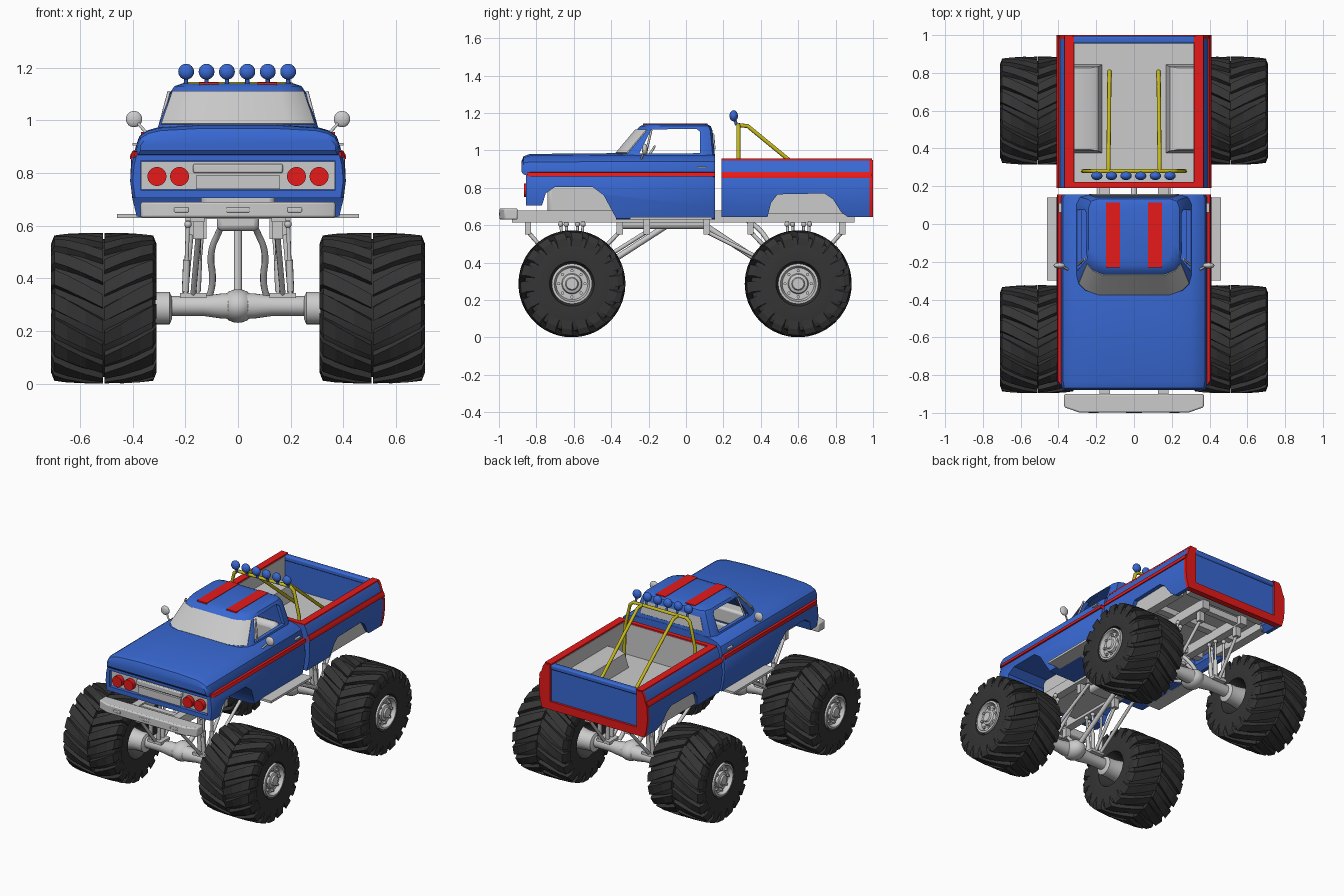
import bpy, bmesh, math
from mathutils import Vector

if "Cube" in bpy.data.objects:
    bpy.data.objects.remove(bpy.data.objects["Cube"])

def material(name, c):
    m = bpy.data.materials.new(name)
    m.diffuse_color = (*c, 1)
    m.use_nodes = True
    m.node_tree.nodes["Principled BSDF"].inputs["Base Color"].default_value = m.diffuse_color
    return m
BLUE = material("blue_paint", (0.04, 0.14, 0.65))
RED = material("red_paint", (0.8, 0.01, 0.01))
YELLOW = material("yellow_paint", (0.55, 0.48, 0.01))
RUBBER = material("rubber", (0.035, 0.035, 0.035))

# ---------- helpers ----------
def lofts(name, groups, mat=None, bevel=0):
    verts, faces = [], []
    for rings in groups:
        b, n = len(verts), len(rings[0])
        for r in rings:
            verts += r
        for k in range(len(rings) - 1):
            for i in range(n):
                j = (i + 1) % n
                faces.append((b + k*n + i, b + k*n + j, b + k*n + n + j, b + k*n + n + i))
        faces.append([b + i for i in range(n)])
        faces.append([b + (len(rings) - 1)*n + i for i in range(n)])
    me = bpy.data.meshes.new(name)
    me.from_pydata([tuple(v) for v in verts], [], faces)
    bm = bmesh.new()
    bm.from_mesh(me)
    bmesh.ops.recalc_face_normals(bm, faces=bm.faces)
    bm.to_mesh(me)
    bm.free()
    o = bpy.data.objects.new(name, me)
    bpy.context.collection.objects.link(o)
    if mat:
        me.materials.append(mat)
    if bevel:
        m = o.modifiers.new("bevel", 'BEVEL')
        m.width, m.segments = bevel, 2
    return o

def loft(name, rings, mat=None, bevel=0):
    return lofts(name, [rings], mat, bevel)

def box(name, x0, x1, y0, y1, z0, z1, mat=None, bevel=0):
    return loft(name, [[(x0, y0, z), (x1, y0, z), (x1, y1, z), (x0, y1, z)] for z in (z0, z1)], mat, bevel)

def prism_x(name, pts, x0, x1, mat=None, bevel=0):
    return loft(name, [[(x, y, z) for y, z in pts] for x in (x0, x1)], mat, bevel)

def turn(name, prof, c, s=1, n=32, mat=None):
    return loft(name, [[(c[0] + s*x, c[1] + r*math.cos(2*math.pi*i/n), c[2] + r*math.sin(2*math.pi*i/n))
                        for i in range(n)] for x, r in prof], mat)

def tube(name, pts, r, mat=None, smooth=False):
    cu = bpy.data.curves.new(name, 'CURVE')
    cu.dimensions, cu.bevel_depth, cu.bevel_resolution, cu.use_fill_caps = '3D', r, 2, True
    sp = cu.splines.new('NURBS' if smooth else 'POLY')
    sp.points.add(len(pts) - 1)
    for p, q in zip(sp.points, pts):
        p.co = (*q, 1)
    if smooth:
        sp.use_endpoint_u, sp.order_u = True, 3
    o = bpy.data.objects.new(name, cu)
    bpy.context.collection.objects.link(o)
    if mat:
        cu.materials.append(mat)

def ball(name, c, r, mat=None, scale=(1, 1, 1)):
    bpy.ops.mesh.primitive_uv_sphere_add(segments=20, ring_count=12, radius=r, location=c)
    o = bpy.context.object
    o.name, o.scale = name, scale
    if mat:
        o.data.materials.append(mat)

def cut(targets, cutter):
    for o in targets:
        m = o.modifiers.new("cut", 'BOOLEAN')
        m.operation, m.solver, m.object = 'DIFFERENCE', 'EXACT', cutter
        bpy.context.view_layer.objects.active = o
        bpy.ops.object.modifier_apply(modifier=m.name)
    bpy.data.objects.remove(cutter)

def both(half, y):
    return [(x, y, z) for x, z in half] + [(-x, y, z) for x, z in reversed(half)]

# ---------- wheels ----------
for y in (-0.61, 0.60):
    for s in (-1, 1):
        c = (s*0.51, y, 0.287)
        turn("tire", [(-.09, .09), (-.19, .12), (-.197, .22), (-.185, .25), (-.1, .262), (.1, .262), (.185, .25),
                      (.197, .22), (.19, .12), (.15, .105)], c, s, 48, RUBBER)
        lugs = []
        for sd in (-1, 1):
            for k in range(18):
                a0 = (k + (0.25 if sd > 0 else -0.25)) * 2*math.pi/18
                rings = []
                for x, ro, ri in ((.002, .286, .25), (.07, .286, .25), (.14, .283, .25), (.188, .276, .23), (.2, .245, .2)):
                    a, w = a0 - 1.9*x, 0.105 + 0.15*x
                    rings.append([(c[0] + sd*x, y + r*math.cos(t), c[2] + r*math.sin(t))
                                  for t, r in ((a - w, ri), (a - .85*w, ro), (a + .85*w, ro), (a + w, ri))])
                lugs.append(rings)
        lofts("tire_lugs", lugs, RUBBER)
        turn("wheel_hub", [(.14, .108), (.195, .108), (.197, .095), (.17, .085), (.17, .055), (.185, .05),
                           (.19, .035), (.2, .03)], c, s)
        for k in range(8):
            a = k*math.pi/4
            turn("wheel_bolt", [(.165, .009), (.185, .009)], (c[0], y + .07*math.cos(a), c[2] + .07*math.sin(a)), s, 6)
        turn("axle_flange", [(-.26, .04), (-.25, .062), (-.19, .062), (-.05, .085)], c, s, 24)

# ---------- axles and suspension ----------
for y, d in ((-0.61, 1), (0.60, -1)):
    turn("axle_tube", [(-.3, .038), (-.13, .038), (-.06, .048), (.06, .048), (.13, .038), (.3, .038)], (0, y, .295), 1, 24)
    ball("differential", (0, y + .02*d, .295), .075, None, (.9, 1.1, .85))
    tube("drive_shaft", [(0, y + .06*d, .31), (0, d*-0.1, .6)], .016)
    for s in (-1, 1):
        box("axle_bracket", s*.17 - .05, s*.17 + .05, y - .05, y + .05, .325, .345)
        for k in (-.06, -.03, .03, .06):
            x = s*(.2 if abs(k) > .04 else .155)
            tube("shock_rod", [(x, y + k*.7, .33), (x - s*.01, y + k, .62)], .008)
            tube("shock_body", [(x, y + k*.7, .35), (x - s*.005, y + k*.85, .47)], .014)
            ball("shock_mount", (x - s*.01, y + k, .605), .014)
        for yy, x in ((y - d*.235, .15), (y + d*.255, .14), (y + d*.4 if d > 0 else .11, .18)):
            box("link_bracket", s*x - .02, s*x + .02, yy - .017, yy + .017, .55, .63)
            tube("suspension_link", [(s*x, yy, .565), (s*(x + .02), y + .04*(1 if yy > y else -1), .34)], .011)
for s in (-1, 1):
    tube("exhaust_pipe", [(s*.05, .3, .64), (s*.06, .38, .6), (s*.11, .45, .5), (s*.09, .53, .38), (s*.11, .56, .33)], .013, None, True)

# ---------- frame, bumper, steps ----------
for s in (-1, 1):
    box("frame_rail", s*.155 - .027, s*.155 + .027, -.93, .9, .615, .68)
    box("side_step", s*.41 - .05, s*.41 + .05, -.3, .14, .63, .645)
    box("step_arm", s*.27 - .1, s*.27 + .1, -.1, -.06, .63, .65)
for y in (-.84, -.36, -.2, .1, .36, .85):
    box("cross_member", -.15, .15, y - .02, y + .02, .625, .67)
box("engine_block", -.14, .14, -.74, -.34, .63, .82, None, .02)
box("gearbox", -.08, .08, -.36, .12, .58, .66, None, .02)
loft("front_bumper", [[(-.37, -.9, z), (-.37, -.97, z), (-.29, -.998, z), (.29, -.998, z), (.37, -.97, z), (.37, -.9, z)]
                      for z in (.63, .69)], None, .008)
for x, w in ((-.215, .028), (0, .045), (.215, .028)):
    box("bumper_slot", x - w, x + w, -1.0, -.99, .65, .67, None, .004)

# ---------- cab and front body ----------
low = [(.35, .63), (.385, .635), (.4, .7), (.41, .77), (.405, .83), (.395, .868)]
lower = loft("lower_body", [both([(x*k, z) for x, z in low], y)
                            for y, k in ((-.855, .975), (-.835, 1), (.14, 1), (.155, .98))], BLUE)
up = [(.385, .862), (.387, .9), (.375, .94), (.345, .962), (.3, .975), (.15, .985)]
upper = loft("hood_and_doors", [both([(x*k, .905 + (z - .905)*q) for x, z in up], y)
             for y, k, q in ((-.88, .96, .45), (-.868, .985, .8), (-.835, 1, .95), (-.4, 1, 1), (.14, 1, 1), (.155, .98, .95))], BLUE)
cut([lower], prism_x("arch_cutter", [(-1, .5), (-1, .705), (-.77, .705), (-.75, .77), (-.7, .805), (-.5, .805),
                                     (-.44, .76), (-.375, .64), (-.34, .5)], -1, 1))
cut([lower], box("face_cutter", -.37, .37, -.95, -.825, .735, .845))

def cab_ring(z, w, yf, yr, d=0):
    half = [(.62*w, yf + d), (.85*w, yf + .025 + d), (.96*w - d, yf + .06 + d), (w - d, yf + .11 + d),
            (w - d, yr - .05), (.94*w - d, yr - .012 - d), (.8*w - d, yr - d)]
    return [(x, y, z) for x, y in half] + [(-x, y, z) for x, y in reversed(half)]
levels = [(.96, .31, -.39, .155), (1.0, .295, -.36, .152), (1.105, .258, -.268, .142), (1.13, .242, -.245, .132), (1.141, .21, -.215, .11)]
cab = loft("cab_roof", [cab_ring(*l) for l in levels], BLUE)
cut([lower, upper, cab], loft("cavity_cutter", [cab_ring(z, w, yf, yr, .025) for z, w, yf, yr in
                              ((.7, .31, -.37, .15), (.96, .31, -.38, .15), (1.118, .252, -.262, .14))]))
cut([cab], prism_x("window_cutter", [(-.25, .983), (-.185, 1.112), (.055, 1.115), (.075, 1.1), (.075, .985)], -1, 1))

# glass panels that follow the curved cab
def glass(name, idx, za, zb):
    def at(t):
        a, b = cab_ring(*levels[0], -.003), cab_ring(*levels[2], -.003)
        return [Vector(a[i]).lerp(Vector(b[i]), t) for i in idx]
    p, q = at(za), at(zb)
    n = len(p)
    dy = Vector((0, -.004 if p[0].y < 0 else .004, .003))
    loft(name, [[p[i], q[i], q[i] + dy, p[i] + dy] for i in range(n)])
glass("windshield", [2, 1, 0, 13, 12, 11], .17, 1.02)
glass("rear_window", [6, 7], .3, .9)

for s in (-1, 1):
    # red belt line, roof stripe, mirrors
    loft("body_stripe", [[(s*x*k, y, z) for x, z in ((.38, .858), (.407, .86), (.402, .882), (.38, .884))]
                         for y, k in ((-.85, .97), (-.83, 1), (.155, 1))], RED)
    box("roof_stripe", s*.112 - .037, s*.112 + .037, -.23, .115, 1.13, 1.144, RED)
    ball("side_mirror", (s*.395, -.22, 1.005), .031, None, (1, .5, 1))
    tube("mirror_arm", [(s*.35, -.24, .955), (s*.39, -.22, 1.0)], .006)
    tube("vent_post", [(s*.296, -.215, .98), (s*.262, -.185, 1.11)], .006)
    box("door_handle", s*.392 - .008, s*.392 + .008, .06, .11, .905, .915)
    for x in (.222, .308):
        bpy.ops.mesh.primitive_cylinder_add(radius=.036, depth=.04, location=(s*x, -.845, .787), rotation=(math.pi/2, 0, 0))
        bpy.context.object.name = "headlight"
        bpy.context.object.data.materials.append(RED)
box("headlight_panel", -.368, .368, -.835, -.815, .737, .843)
box("grille", -.16, .16, -.85, -.83, .74, .79)
box("grille_bar", -.17, .17, -.856, -.83, .8, .835, None, .006)
box("bench_seat", -.25, .25, -.12, .04, .7, .83, None, .03)
box("seat_back", -.25, .25, .04, .11, .7, .98, None, .03)
box("dashboard", -.27, .27, -.36, -.27, .86, .965, None, .015)
bpy.ops.mesh.primitive_torus_add(major_radius=.06, minor_radius=.006, location=(.13, -.2, .97), rotation=(1.0, 0, 0))
bpy.context.object.name = "steering_wheel"
tube("steering_column", [(.13, -.2, .97), (.13, -.3, .9)], .008)

# ---------- cargo bed ----------
side = [(.325, .68), (.36, .645), (.385, .645), (.4, .7), (.408, .77), (.405, .85), (.392, .885), (.378, .93), (.365, .95), (.325, .95)]
arch = [(.42, .5), (.435, .64), (.455, .72), (.49, .765), (.74, .77), (.785, .74), (.83, .67), (.87, .64), (.88, .5)]
belt = [(.385, .85), (.411, .853), (.409, .87), (.399, .885), (.38, .885)]
for s in (-1, 1):
    panel = loft("bed_side", [[(s*x, y, z) for x, z in side] for y in (.19, .99)], BLUE)
    cut([panel], prism_x("arch_cutter", arch, -1, 1))
    box("bed_liner", s*.321 - .005, s*.321 + .005, .22, .96, .72, .945)
    box("bed_rail", s*.343 - .025, s*.343 + .025, .19, .995, .946, .956, RED)
    loft("bed_stripe", [[(s*x, y, z) for x, z in belt] for y in (.19, .995)], RED)
    loft("rear_post", [[(s*x*1.003, y, z) for x, z in side] for y in (.98, 1.0)], RED)
    loft("wheel_well", [[(s*x, .61 + k*q, z) for x, q in ((.33, .235), (w, .235), (w, -.235), (.33, -.235))]
                        for z, w, k in ((.72, .165, 1), (.83, .19, .95), (.85, .23, .92))])
    box("inner_fender", s*.35 - .03, s*.35 + .03, .42, .87, .66, .78)
box("bed_floor", -.325, .325, .2, .97, .715, .735)
box("bed_front", -.33, .33, .19, .215, .66, .95, BLUE)
box("bed_front_liner", -.32, .32, .214, .222, .73, .945)
box("bed_front_rail", -.35, .35, .19, .222, .946, .956, RED)
box("tailgate", -.33, .33, .96, .985, .69, .948, BLUE, .006)
box("tailgate_roll", -.325, .325, .955, .996, .915, .95, BLUE, .01)
box("rear_sill", -.37, .37, .96, 1.0, .645, .7, RED)
for y in (.3, .6, .9):
    box("bed_support", -.3, .3, y - .025, y + .025, .675, .718)

# ---------- roll bar and lamps ----------
tube("roll_hoop", [(-.27, .28, .735), (-.265, .28, .95), (-.225, .28, 1.115), (-.2, .28, 1.135), (.2, .28, 1.135),
                   (.225, .28, 1.115), (.265, .28, .95), (.27, .28, .735)], .011, YELLOW)
for s in (-1, 1):
    tube("roll_brace", [(s*.135, .28, 1.135), (s*.135, .33, 1.13), (s*.13, .81, .735)], .011, YELLOW)
for i in range(6):
    x = -.197 + i*.0775
    ball("roof_lamp", (x, .255, 1.185), .03, BLUE, (1, .75, 1))
    tube("lamp_stem", [(x, .262, 1.165), (x, .27, 1.135)], .008, BLUE)

# ---------- smooth shading with sharp edges ----------
bpy.ops.object.select_all(action='DESELECT')
for o in bpy.data.objects:
    if o.type == 'MESH' and o.name.split(".")[0] != "tire_lugs":
        o.select_set(True)
        bpy.context.view_layer.objects.active = o
bpy.ops.object.shade_smooth_by_angle(angle=math.radians(32))
